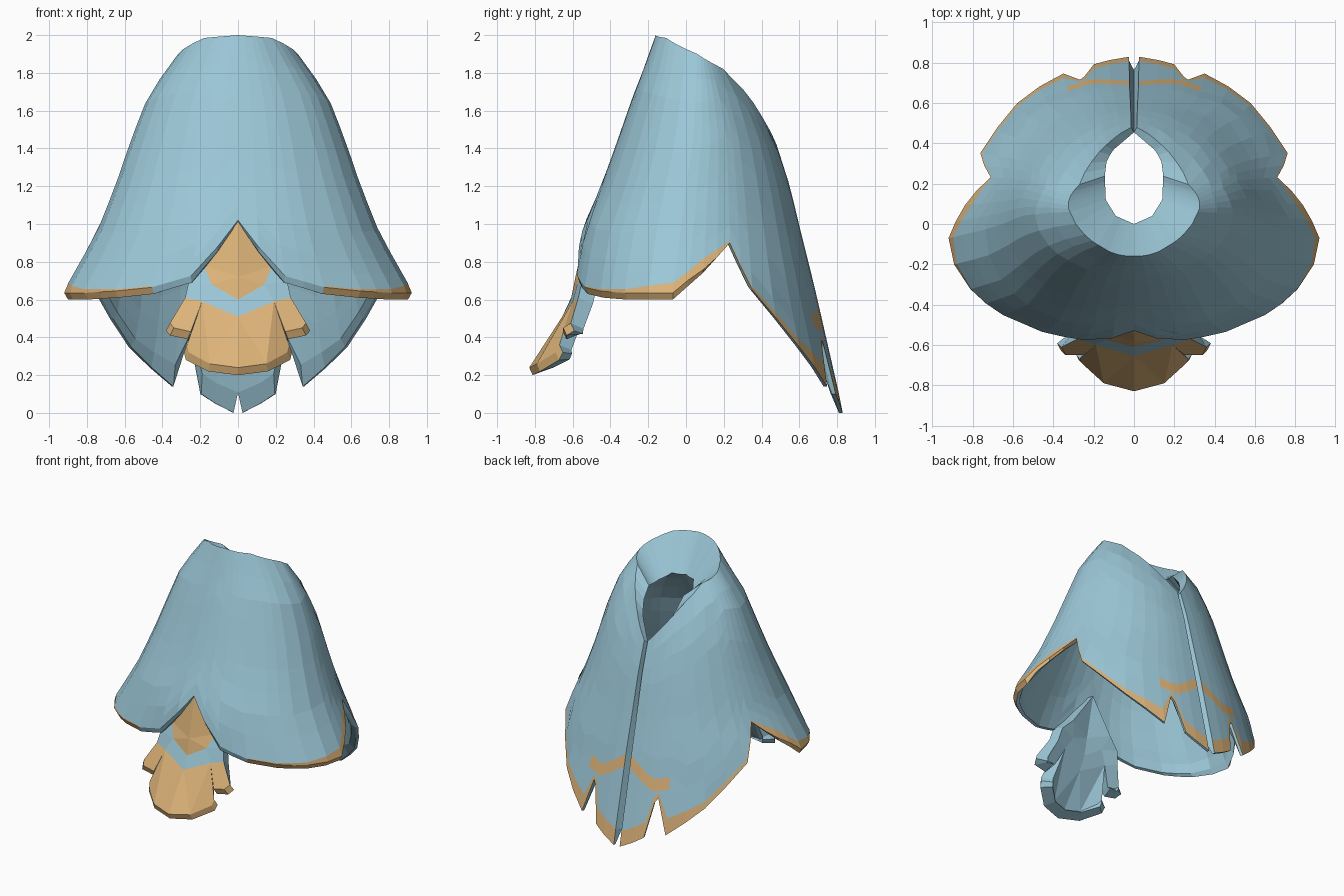
import bpy, bmesh
from math import sin, cos, radians, hypot
from mathutils import Vector

cube = bpy.data.objects.get("Cube")
if cube:
    bpy.data.objects.remove(cube, do_unlink=True)


def material(name, colour):
    mat = bpy.data.materials.new(name)
    mat.use_nodes = True
    mat.diffuse_color = (*colour, 1)
    mat.node_tree.nodes["Principled BSDF"].inputs["Base Color"].default_value = (*colour, 1)
    return mat


BLUE = material("pale blue cloth", (0.33, 0.57, 0.68))
ORANGE = material("orange trim", (0.72, 0.45, 0.19))


def lerp_table(table, key):
    """Linear interpolation in a list of (key, values...) rows with rising keys."""
    for low, high in zip(table, table[1:]):
        if key <= high[0]:
            f = max(0, (key - low[0]) / (high[0] - low[0]))
            return [a + (b - a) * f for a, b in zip(low[1:], high[1:])]
    return list(table[-1][1:])


def make_object(name, bm, mats):
    mesh = bpy.data.meshes.new(name)
    bm.to_mesh(mesh)
    bm.free()
    for mat in mats:
        mesh.materials.append(mat)
    obj = bpy.data.objects.new(name, mesh)
    bpy.context.collection.objects.link(obj)
    return obj


# Cross-sections of the cloak: height, half width, front y, back y, widest y
SECTIONS = [
    (0, 1, -.6, .83, -.07), (.3, 1, -.6, .77, -.07), (.58, .92, -.6, .7, -.07),
    (.65, .92, -.61, .685, -.07),
    (.95, .75, -.56, .61, -.03), (1.2, .65, -.45, .55, 0), (1.45, .565, -.36, .47, .04),
    (1.68, .475, -.28, .36, .05), (1.83, .37, -.22, .25, .06),
    (1.95, .28, -.18, .16, .06), (2, .24, -.16, .1, .04)]

# Hem by angle from the front: angle, hem height, trim height
SLIT = 178.6
HEM = [
    (0, 1.01, 0), (16.5, .69, 0), (30, .63, 0), (45, .61, .045), (62, .6, .055),
    (90, .6, .09), (102, .74, .08), (114, .9, .01), (124, .65, .02), (144, .35, .045),
    (159.5, .14, .12), (164, .39, .03), (165.5, .35, .05), (168.5, .1, .11), (173, .05, .11),
    (SLIT, 0, .11)]
LIP = [(0, .01), (16, .035), (96, .035), (110, 0), (SLIT, 0)]

# Neck opening and back stripe by angle
RIM = [(0, 2), (45, 1.985), (90, 1.9), (135, 1.82), (155, 1.69), (165, 1.58), (SLIT, 1.42)]
HOLE = [(0, 0, 0), (45, .09, .04), (90, .14, .12), (135, .145, .24), (155, .135, .32),
        (165, .1, .37), (SLIT, 0, .455)]
STRIPE = [(159, .5), (167, .465), (SLIT, .59)]


def section_point(angle, z, inset=0):
    width, front, back, mid = lerp_table(SECTIONS, z)
    c = cos(radians(angle))
    x = width * sin(radians(angle))
    dy = -c * (mid - front if c > 0 else back - mid)
    k = 1 - inset / hypot(x, dy)
    return x * k, mid + dy * k, z


UPPER_ROWS = 8


def column(angle):
    """Closed loop of points: outside from rim to hem, then inside back up to the neck hole."""
    a = abs(angle)
    rim = lerp_table(RIM, a)[0]
    hem, trim = lerp_table(HEM, a)
    lip = hem + lerp_table(LIP, a)[0]
    band = max(lip + .006, hem + trim)
    if a > 159:
        mid = lerp_table(STRIPE, a)[0]
        top, low = mid + .045, mid - .04
    else:
        top, low = band + .16, band + .08
    heights = [rim + (top - rim) * i / UPPER_ROWS for i in range(UPPER_ROWS + 1)] + [low, band, lip]
    last = len(heights) - 1
    outer = [section_point(angle, z) for z in heights]
    # The neck facing drops inward to a small teardrop hole
    neck = rim - .02 - .24 * cos(radians(a / 2))
    hole_x, hole_y = lerp_table(HOLE, a)
    hole_x = hole_x if angle > 0 else -hole_x
    inner = []
    for i, z in enumerate(heights):
        z = neck + (hem - neck) * (z - rim) / (lip - rim)
        x, y, z = section_point(angle, z, .02 if i == last else .045)
        w = (1, .4, .1)[i] if i < 3 else 0
        # The back slit is a groove whose inner edges meet
        if a == SLIT and i < last:
            x = 0
        inner.append((x + (hole_x - x) * w, y + (hole_y - y) * w, z))
    return outer + inner[::-1]


# Cloak: one shell, parted by a narrow slit at the back
half = sorted({row[0] for row in HEM} | {8, 23, 53, 76, 96, 108, 119, 134, 152})
angles = [-a for a in half[:0:-1]] + half
bm = bmesh.new()
columns = [[bm.verts.new(p) for p in column(a)] for a in angles]
count = len(columns[0])
rows = count // 2
for a0, a1, left, right in zip(angles, angles[1:], columns, columns[1:]):
    centre = abs(a0 + a1) / 2
    front_trim = 31 < centre < 112
    for i in range(count):
        j = (i + 1) % count
        face = bm.faces.new((left[i], left[j], right[j], right[i]))
        stripe = i == UPPER_ROWS and centre > 159.5
        band = i == rows - 2 and (front_trim or centre > 116)
        underside = i == rows - 1 and front_trim
        face.material_index = int(stripe or band or underside)
for loop in (columns[0], columns[-1]):
    for i in range(rows - 1):
        bm.faces.new((loop[i], loop[i + 1], loop[-2 - i], loop[-1 - i]))
bmesh.ops.recalc_face_normals(bm, faces=bm.faces)
make_object("cloak", bm, [BLUE, ORANGE])

# Front flap: half outline points, mirrored across the middle
P = dict(
    apex=(0, -.52, 1.02), ridge=(0, -.585, .72), tip=(0, -.61, .6), point=(0, -.655, .51),
    diamond=(.18, -.53, .78), corner=(.14, -.575, .68), shoulder=(.26, -.55, .7),
    side=(.28, -.57, .61), fork=(.19, -.6, .59),
    lobe_top=(.36, -.61, .475), lobe_end=(.34, -.65, .45), lobe_in=(.25, -.65, .43),
    hip=(.27, -.67, .36), heel=(.26, -.69, .32), toe=(.15, -.79, .26), foot=(0, -.83, .24))
FACES = [
    (1, "apex ridge diamond"), (1, "ridge corner diamond"), (1, "ridge tip corner"),
    (0, "diamond corner shoulder"), (0, "corner fork side shoulder"),
    (0, "tip point fork corner"),
    (1, "fork lobe_in lobe_end lobe_top side"),
    (1, "point foot toe"), (1, "point toe fork"), (1, "fork toe heel hip")]
bm = bmesh.new()
for side in (1, -1):
    verts = {n: bm.verts.new((x * side, y, z)) for n, (x, y, z) in P.items()}
    for colour, names in FACES:
        face = bm.faces.new([verts[n] for n in names.split()][::side])
        face.material_index = 1 - colour
bmesh.ops.remove_doubles(bm, verts=bm.verts, dist=.0005)

# Orange lip around the lower edge of the lobes
edges = [e for e in bm.edges if e.is_boundary and all(v.co.z < .5 for v in e.verts)]
made = bmesh.ops.extrude_edge_only(bm, edges=edges)["geom"]
for v in made:
    if isinstance(v, bmesh.types.BMVert):
        v.co += Vector((v.co.x * .06, .018, -.04))
flap = make_object("front_flap", bm, [ORANGE, BLUE])
thick = flap.modifiers.new("thickness", "SOLIDIFY")
thick.thickness = .085
thick.offset = -1
thick.material_offset = 1
thick.material_offset_rim = 1
